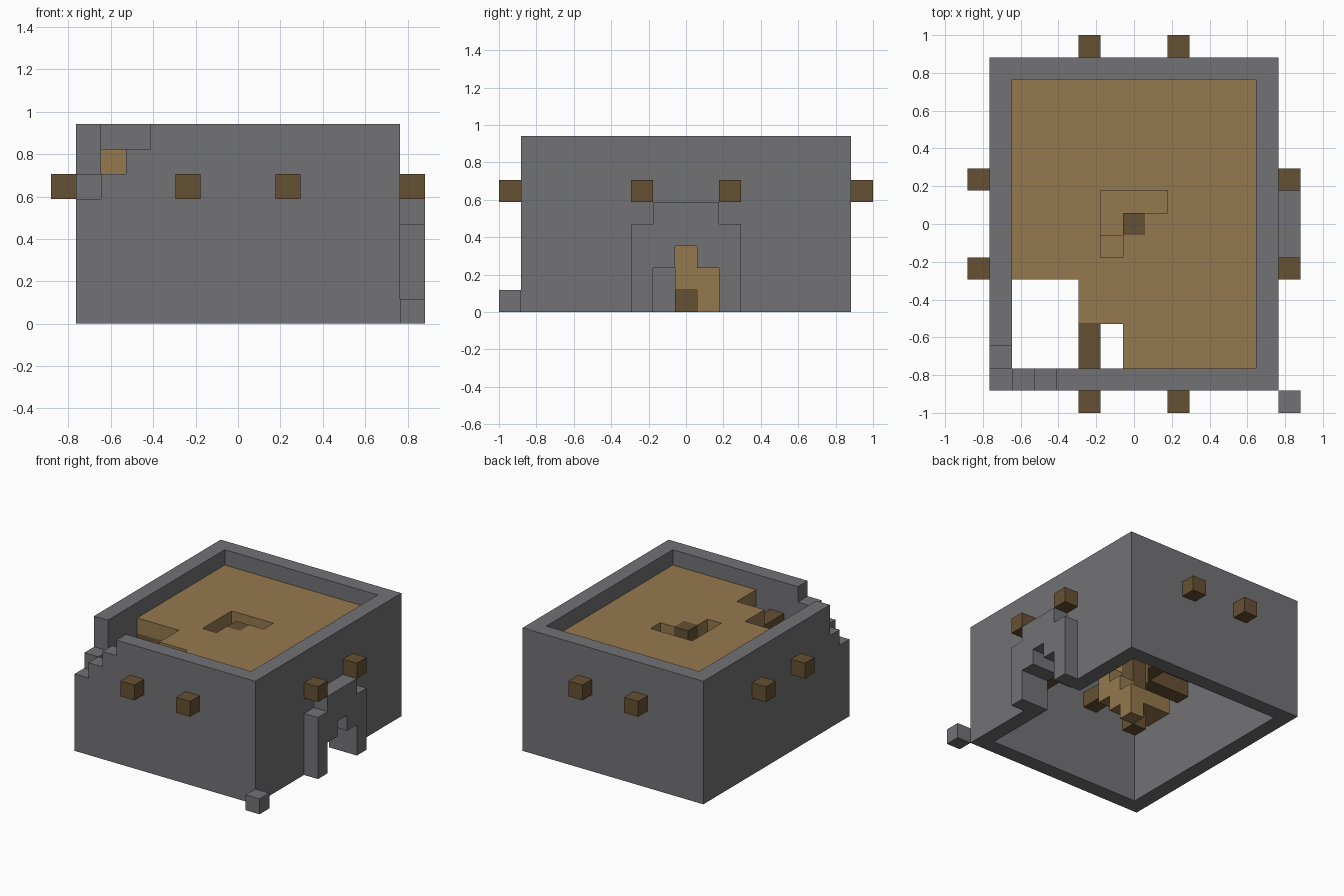
import bpy
import bmesh
from math import radians
from mathutils import Vector

U = 2 / 17                      # size of one block
ORIGIN = Vector((7.5, 8.5, 0))  # block coordinates of the model centre

if "Cube" in bpy.data.objects:
    bpy.data.objects.remove(bpy.data.objects["Cube"], do_unlink=True)


def material(name, colour):
    m = bpy.data.materials.new(name)
    m.use_nodes = True
    m.diffuse_color = (*colour, 1)
    m.node_tree.nodes["Principled BSDF"].inputs["Base Color"].default_value = (*colour, 1)
    return m


stone = material("grey stone", (0.17, 0.165, 0.175))
planks = material("light wood", (0.30, 0.19, 0.077))
timber = material("dark wood", (0.13, 0.083, 0.033))


def box(x0, x1, y0, y1, z0, z1):
    """Set of unit cells filling a box."""
    return {(x, y, z) for x in range(x0, x1) for y in range(y0, y1) for z in range(z0, z1)}


def build(name, cells, mat):
    """Skin a set of cells with their exposed faces only, then merge flat areas."""
    bm = bmesh.new()
    for cell in cells:
        centre = Vector(cell) + Vector((0.5, 0.5, 0.5))
        for axis in range(3):
            for sign in (-1, 1):
                n = Vector((0, 0, 0))
                n[axis] = sign
                if tuple(int(c + d) for c, d in zip(cell, n)) in cells:
                    continue
                a = Vector((0, 0, 0))
                a[(axis + 1) % 3] = 0.5
                b = n.cross(a)
                mid = centre + n / 2
                corners = (mid - a - b, mid + a - b, mid + a + b, mid - a + b)
                bm.faces.new([bm.verts.new((c - ORIGIN) * U) for c in corners])
    bmesh.ops.remove_doubles(bm, verts=bm.verts, dist=U / 100)
    bmesh.ops.dissolve_limit(bm, angle_limit=radians(1), verts=bm.verts, edges=bm.edges)
    mesh = bpy.data.meshes.new(name)
    bm.to_mesh(mesh)
    bm.free()
    mesh.materials.append(mat)
    obj = bpy.data.objects.new(name, mesh)
    bpy.context.collection.objects.link(obj)


# Doorway with a stepped arch, cut through wall and frame
doorway = box(13, 15, 7, 10, 0, 2) | box(13, 15, 8, 9, 2, 3)

# Walls with the front corner crumbled away in steps
walls = box(1, 14, 1, 16, 0, 8) - box(2, 13, 2, 15, 0, 8) - doorway
for x, height in ((1, 5), (2, 6), (3, 7)):
    walls -= box(x, x + 1, 1, 2, height, 8)
walls -= box(1, 2, 2, 3, 6, 8)

# Raised door surround
surround = box(14, 15, 6, 11, 0, 4) | box(14, 15, 7, 10, 4, 5)
build("walls_and_door_surround", walls | (surround - doorway), stone)

# Loose stone by the front corner
build("fallen_stone", box(14, 15, 0, 1, 0, 1), stone)

# Roof deck with the broken corner and the stair opening
roof = box(2, 13, 2, 15, 6, 7)
roof -= box(2, 5, 2, 6, 6, 7) | box(5, 7, 2, 4, 6, 7)
roof -= box(6, 7, 7, 10, 6, 7) | box(6, 9, 9, 10, 6, 7) | box(7, 8, 8, 9, 6, 7)
build("roof_deck", roof, planks)

# Crossed roof beams that poke out through the walls
beams = set()
for x in (5, 9):
    beams |= box(x, x + 1, 0, 17, 5, 6)
for y in (6, 10):
    beams |= box(0, 15, y, y + 1, 5, 6)
build("roof_beams", beams, timber)

# Spiral stair around a central post
build("stair_post", box(7, 8, 8, 9, 0, 7), timber)
landing = box(6, 8, 9, 10, 1, 2) | box(6, 7, 8, 9, 1, 2)
stair = set(landing)
for z, (x, y) in enumerate(((8, 9), (8, 8), (8, 7), (7, 7), (6, 7))):
    stair |= box(x, x + 1, y, y + 1, z, z + 2)
build("spiral_stair", stair, planks)
